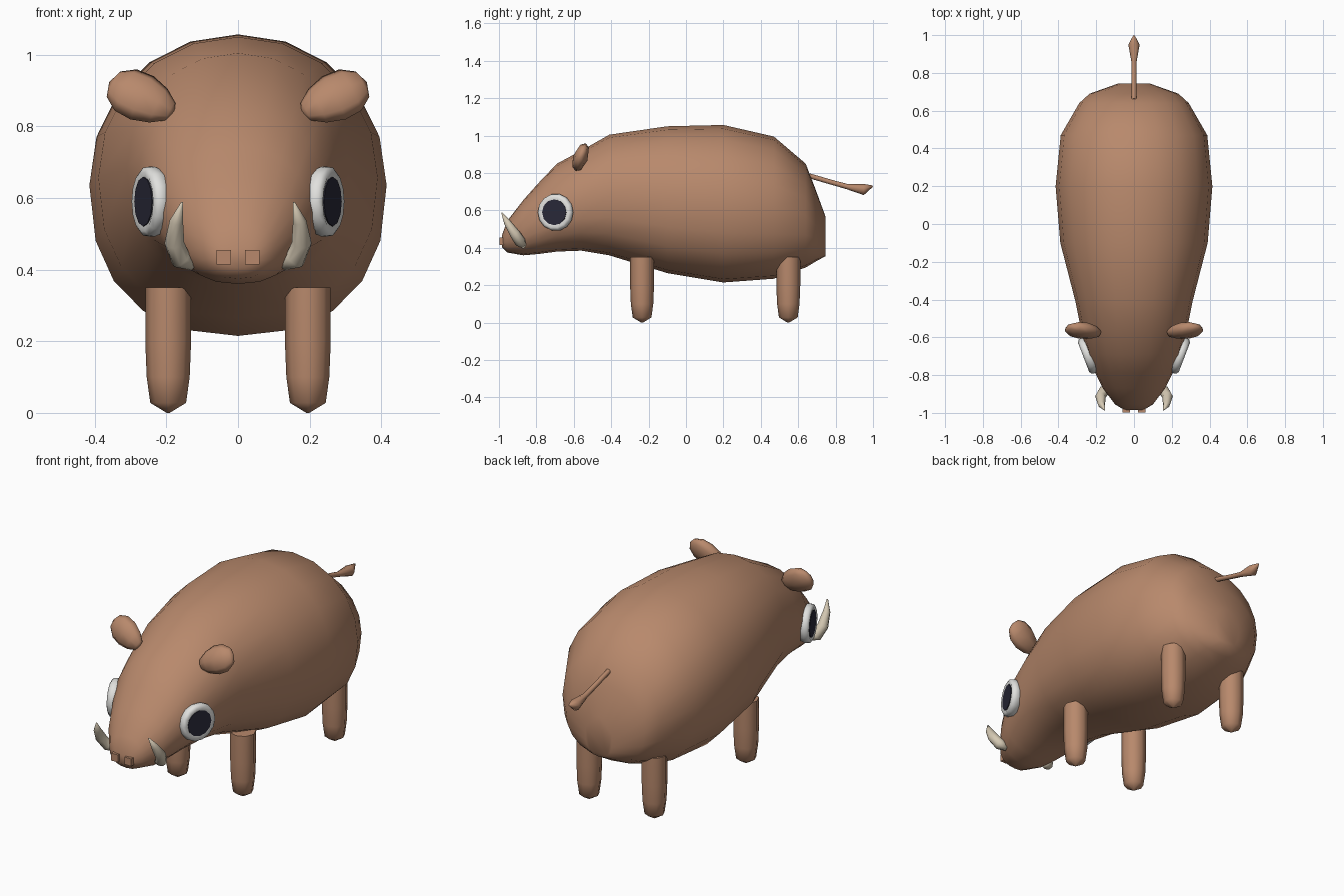
import bpy
import bmesh
from math import sin, cos, pi, radians
from mathutils import Vector, Matrix

if "Cube" in bpy.data.objects:
    bpy.data.objects.remove(bpy.data.objects["Cube"], do_unlink=True)


def material(name, rgb):
    mat = bpy.data.materials.new(name)
    mat.use_nodes = True
    mat.diffuse_color = (*rgb, 1)
    mat.node_tree.nodes["Principled BSDF"].inputs["Base Color"].default_value = (*rgb, 1)
    return mat


HIDE = material("brown hide", (0.48, 0.25, 0.15))
WHITE = material("eye white", (0.75, 0.75, 0.73))
DARK = material("dark pupil", (0.022, 0.022, 0.04))
IVORY = material("ivory", (0.66, 0.58, 0.45))


def finish(name, bm, mat, angle=60):
    bmesh.ops.recalc_face_normals(bm, faces=bm.faces)
    mesh = bpy.data.meshes.new(name)
    bm.to_mesh(mesh)
    bm.free()
    mesh.materials.append(mat)
    obj = bpy.data.objects.new(name, mesh)
    bpy.context.collection.objects.link(obj)
    bpy.ops.object.select_all(action="DESELECT")
    obj.select_set(True)
    bpy.context.view_layer.objects.active = obj
    bpy.ops.object.shade_smooth_by_angle(angle=radians(angle))
    return obj


def loft(name, rings, mat, angle=60):
    """Skin a row of equal rings and close both ends."""
    bm = bmesh.new()
    loops = [[bm.verts.new(p) for p in ring] for ring in rings]
    n = len(loops[0])
    for a, b in zip(loops, loops[1:]):
        for i in range(n):
            j = (i + 1) % n
            bm.faces.new((a[i], a[j], b[j], b[i]))
    bm.faces.new(loops[0])
    bm.faces.new(loops[-1])
    return finish(name, bm, mat, angle)


def tube(name, path, sides, mat, axis=None, angle=60):
    """Round tube through (x, y, z, radius) points."""
    pts = [Vector(p[:3]) for p in path]
    rings, turn, last = [], None, None
    for i, p in enumerate(pts):
        t = axis or (pts[min(i + 1, len(pts) - 1)] - pts[max(i - 1, 0)]).normalized()
        if turn is None:
            turn = t.to_track_quat("Z", "Y")
        else:
            turn = last.rotation_difference(t) @ turn
        last = t
        rings.append([p + turn @ Vector((cos(a), sin(a), 0)) * path[i][3]
                      for a in (2 * pi * k / sides for k in range(sides))])
    return loft(name, rings, mat, angle)


# Body and head: (y, bottom, top, half width) for each cross-section
SECTIONS = [
    (-0.985, 0.405, 0.465, 0.05), (-0.955, 0.375, 0.545, 0.10),
    (-0.87, 0.36, 0.655, 0.165), (-0.79, 0.367, 0.745, 0.205),
    (-0.69, 0.38, 0.85, 0.245), (-0.56, 0.385, 0.92, 0.28),
    (-0.41, 0.36, 1.005, 0.31), (-0.1, 0.265, 1.05, 0.39),
    (0.2, 0.215, 1.057, 0.415), (0.47, 0.235, 0.995, 0.388),
    (0.64, 0.295, 0.85, 0.29), (0.69, 0.325, 0.72, 0.235), (0.745, 0.355, 0.57, 0.08),
]


def section(y, low, high, half, sides=20):
    mid, rise = (low + high) / 2, (high - low) / 2
    ring = []
    for k in range(sides):
        c, s = cos(2 * pi * k / sides), sin(2 * pi * k / sides)
        power = 0.85 if s < 0 else 0.97       # squarer belly, rounder back
        x = abs(c) ** power * (1 if c > 0 else -1)
        z = abs(s) ** power * (1 if s > 0 else -1)
        ring.append(Vector((half * x, y, mid + rise * z)))
    return ring


loft("body", [section(*s) for s in SECTIONS], HIDE, 80)

# Tail with a tuft at its end
tube("tail", [(0, 0.66, 0.785, 0.013), (0, 0.78, 0.75, 0.013), (0, 0.86, 0.728, 0.014),
              (0, 0.95, 0.712, 0.03), (0, 0.998, 0.73, 0.004)], 8, HIDE, angle=80)

for side, label in ((1, "left"), (-1, "right")):
    # Legs with tapered feet
    for y, end in ((-0.235, "front"), (0.547, "rear")):
        tube(f"{end}_leg_{label}",
             [(side * 0.195, y, z, r) for z, r in
              ((0.0, 0.004), (0.028, 0.05), (0.1, 0.06), (0.2, 0.064), (0.35, 0.064))],
             8, HIDE)

    # Eye: rounded white rim around a dark pupil
    tilt = radians(21)
    out = Vector((side * cos(tilt), -sin(tilt), 0))
    centre = Vector((side * 0.252, -0.70, 0.59))

    def along(depth, radius):
        return (*(centre + out * depth), radius)

    tube(f"eye_{label}", [along(-0.05, 0.085), along(-0.012, 0.1), along(0.006, 0.097),
                          along(0.016, 0.084), along(0.01, 0.066)], 14, WHITE, out, 70)
    tube(f"pupil_{label}", [along(0.006, 0.069), along(0.014, 0.069)], 12, DARK, out, 30)

    # Curved tusk
    tube(f"tusk_{label}",
         [(side * x, y, z, r) for x, y, z, r in
          ((0.125, -0.87, 0.415, 0.018), (0.16, -0.885, 0.43, 0.03), (0.178, -0.915, 0.475, 0.028),
           (0.172, -0.955, 0.535, 0.019), (0.156, -0.985, 0.588, 0.003))],
         8, IVORY, angle=80)

    # Ear: flattened, wider toward the outer end
    bm = bmesh.new()
    bmesh.ops.create_uvsphere(bm, u_segments=8, v_segments=6, radius=1,
                              matrix=Matrix.Rotation(pi / 2, 4, "Y"))
    for v in bm.verts:
        wide = 1 + 0.2 * v.co.x
        v.co = Vector((v.co.x * 0.103, v.co.y * 0.04, v.co.z * 0.072 * wide))
    bm.transform(Matrix.Rotation(radians(-20), 4, "X") @ Matrix.Rotation(radians(-27), 4, "Y"))
    bm.transform(Matrix.Translation((0.268, -0.565, 0.88)))
    bm.transform(Matrix.Diagonal((side, 1, 1, 1)))
    finish(f"ear_{label}", bm, HIDE, 80)

    # Nostril block
    bm = bmesh.new()
    bmesh.ops.create_cube(bm, size=0.04)
    bm.transform(Matrix.Translation((side * 0.04, -0.978, 0.435)))
    finish(f"nostril_{label}", bm, HIDE, 30)
